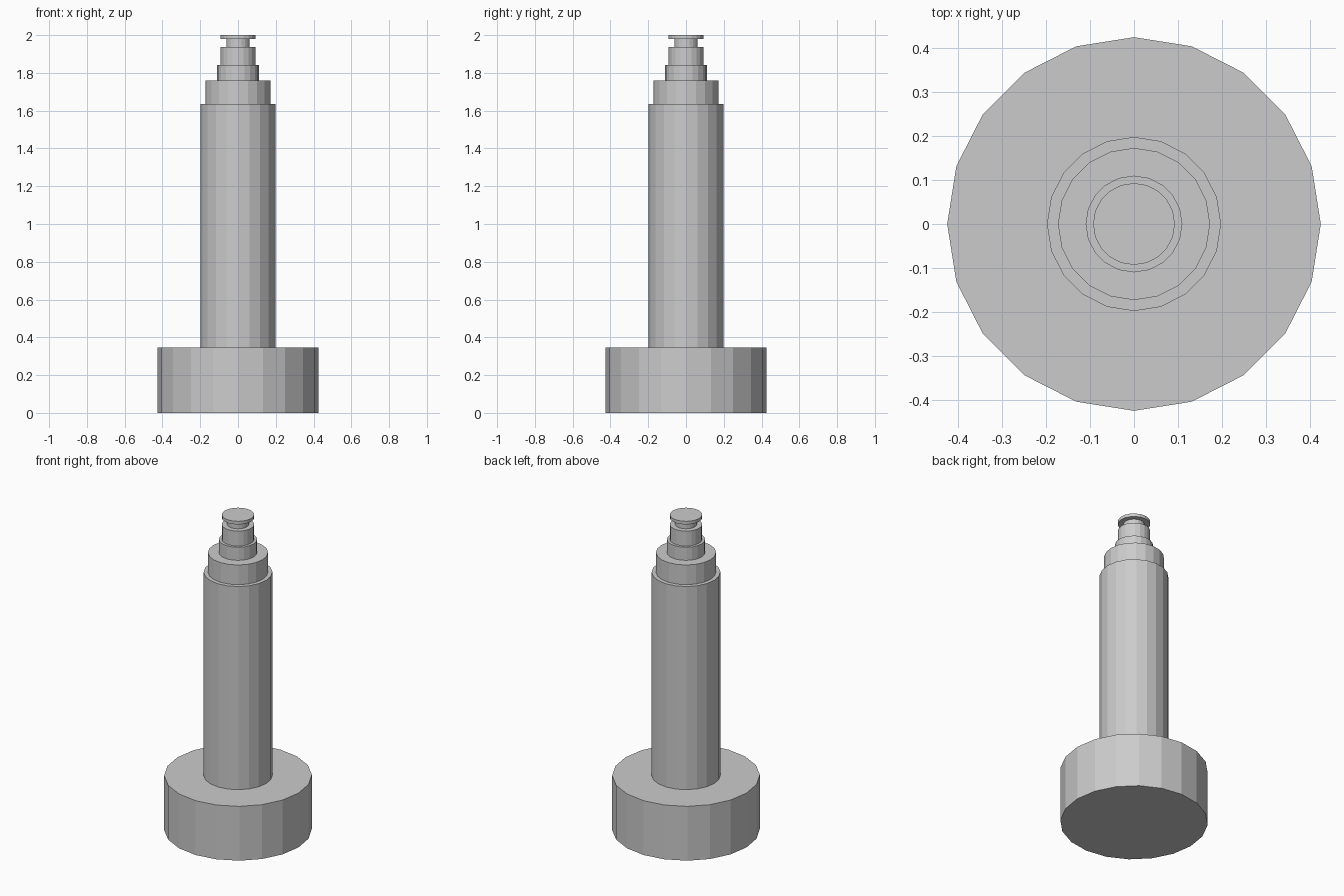
import bpy
import bmesh
from math import cos, sin, tau

if "Cube" in bpy.data.objects:
    bpy.data.objects.remove(bpy.data.objects["Cube"])

SIDES = 20


def lathe(name, profile):
    """Revolve an (r, z) profile around z into a closed, flat-shaded solid."""
    bm = bmesh.new()
    rings = [[bm.verts.new((r * cos(tau * i / SIDES), r * sin(tau * i / SIDES), z))
              for i in range(SIDES)] for r, z in profile]
    for low, high in zip(rings, rings[1:]):
        for i in range(SIDES):
            j = (i + 1) % SIDES
            bm.faces.new((low[i], low[j], high[j], high[i]))
    bm.faces.new(rings[0][::-1])
    bm.faces.new(rings[-1])
    mesh = bpy.data.meshes.new(name)
    bm.to_mesh(mesh)
    bm.free()
    obj = bpy.data.objects.new(name, mesh)
    bpy.context.collection.objects.link(obj)
    return obj


# Steps from the ground up: (radius, top height)
steps = [
    (0.425, 0.345),  # base flange
    (0.198, 1.635),  # main shaft
    (0.173, 1.76),   # shoulder
    (0.110, 1.843),  # lower collar
    (0.093, 1.938),  # upper collar
    (0.062, 1.98),   # narrow neck
    (0.093, 2.0),    # cap
]

# Each step gives a bottom and a top ring, so the pin is one watertight solid
profile, bottom = [], 0.0
for radius, top in steps:
    profile += [(radius, bottom), (radius, top)]
    bottom = top

lathe("stepped_pin", profile)
